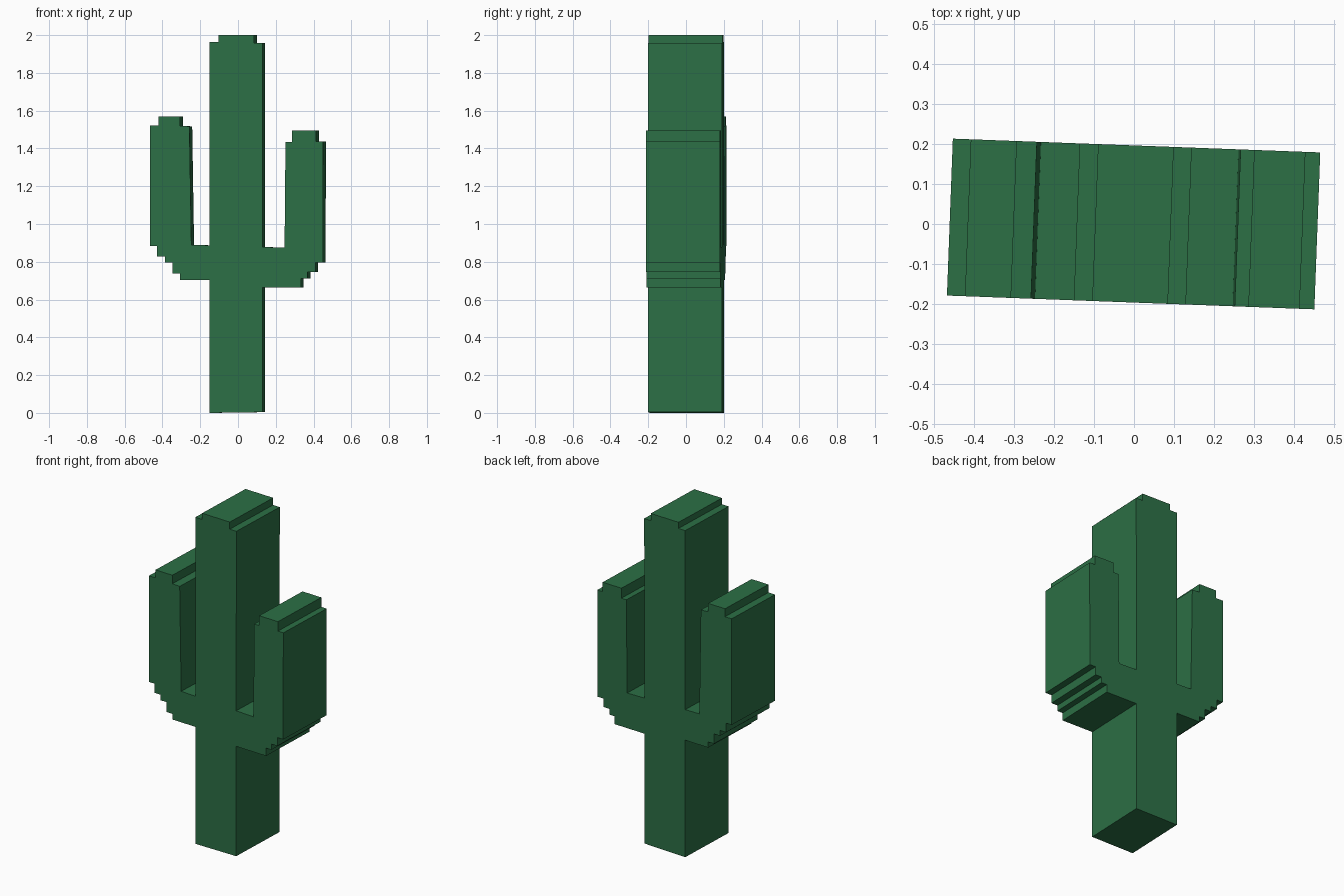
import bpy, bmesh, math

DEPTH = 0.392
TURN = math.radians(-2.15)

# Outline seen from the front (x, z), anticlockwise from the foot
outline = [
    # trunk foot and underside of right arm
    (-0.143, 0.0), (0.136, 0.004), (0.136, 0.664),
    (0.34, 0.664), (0.34, 0.711), (0.376, 0.711), (0.376, 0.746),
    (0.417, 0.746), (0.417, 0.796), (0.457, 0.796),
    # right arm tip and inner side
    (0.458, 1.437), (0.421, 1.437), (0.421, 1.494), (0.293, 1.494),
    (0.293, 1.434), (0.259, 1.434), (0.254, 0.875), (0.136, 0.878),
    # trunk top
    (0.137, 1.957), (0.092, 1.957), (0.092, 2.0), (-0.097, 2.0),
    (-0.097, 1.963), (-0.143, 1.963),
    # left arm inner side and tip
    (-0.143, 0.887), (-0.24, 0.889), (-0.25, 1.517), (-0.3, 1.519),
    (-0.3, 1.57), (-0.415, 1.57), (-0.415, 1.522), (-0.46, 1.522),
    # stepped underside of left arm
    (-0.46, 0.884), (-0.422, 0.884), (-0.422, 0.829), (-0.38, 0.829),
    (-0.38, 0.796), (-0.339, 0.796), (-0.339, 0.737), (-0.3, 0.737),
    (-0.3, 0.703), (-0.143, 0.703),
]

# Extrude the outline from front to back
bm = bmesh.new()
front = bm.faces.new([bm.verts.new((x, -DEPTH / 2, z)) for x, z in outline])
result = bmesh.ops.extrude_face_region(bm, geom=[front], use_keep_orig=True)
back = [v for v in result["geom"] if isinstance(v, bmesh.types.BMVert)]
bmesh.ops.translate(bm, verts=back, vec=(0, DEPTH, 0))
bmesh.ops.recalc_face_normals(bm, faces=bm.faces)
mesh = bpy.data.meshes.new("cactus")
bm.to_mesh(mesh)
bm.free()

# Slightly turned cactus body
cactus = bpy.data.objects.new("cactus", mesh)
bpy.context.collection.objects.link(cactus)
cactus.rotation_euler.z = TURN

green = bpy.data.materials.new("cactus_green")
green.diffuse_color = (0.025, 0.16, 0.06, 1)
mesh.materials.append(green)
